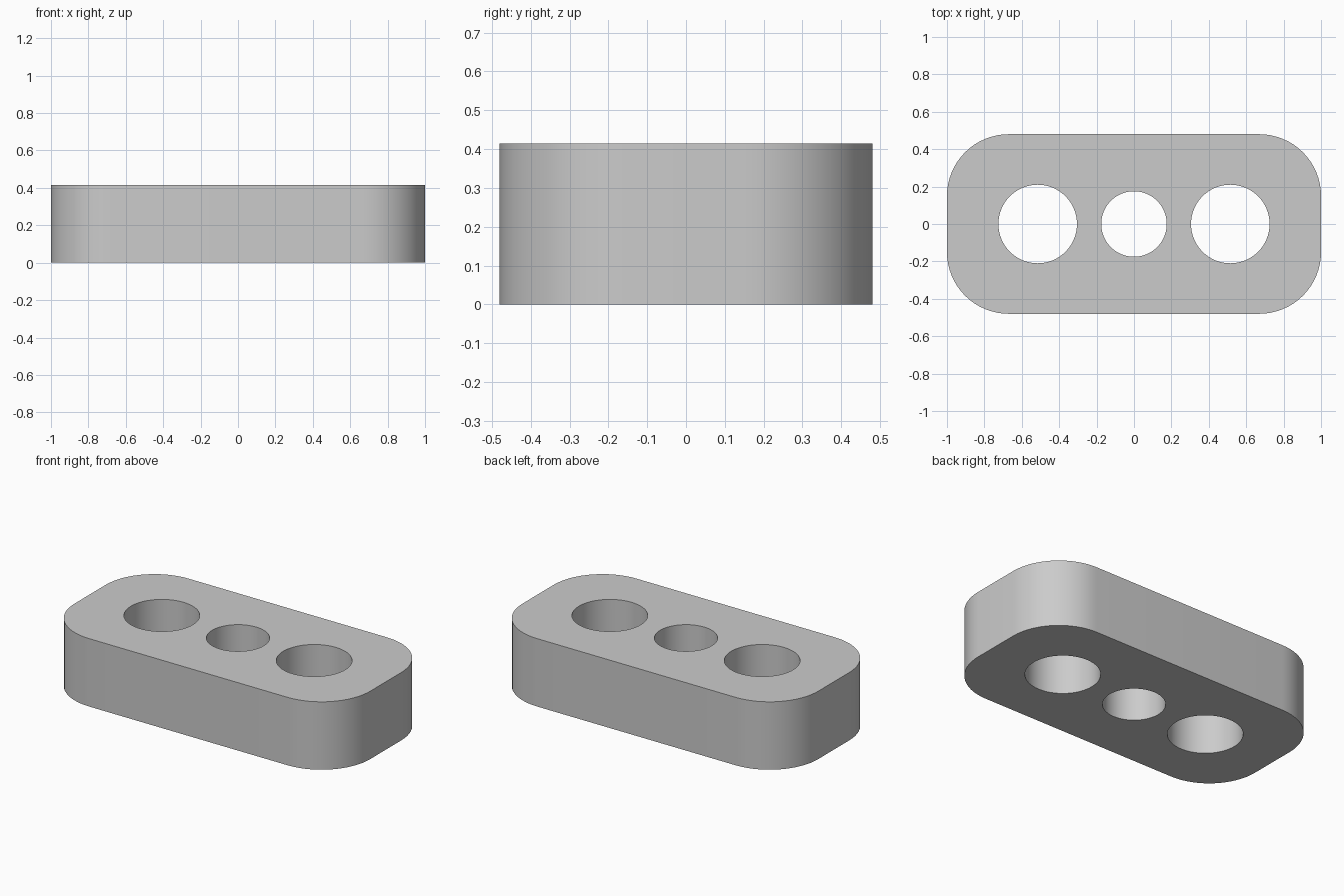
import bpy
import bmesh
from math import cos, sin, pi

cube = bpy.data.objects.get("Cube")
if cube:
    bpy.data.objects.remove(cube, do_unlink=True)

HALF_X, HALF_Y, HEIGHT, CORNER = 1.0, 0.48, 0.415, 0.33
STEPS = 16  # segments per rounded corner

grey = bpy.data.materials.new("plain grey")
grey.use_nodes = True
colour = (0.6, 0.6, 0.6, 1)
grey.diffuse_color = colour
grey.node_tree.nodes["Principled BSDF"].inputs["Base Color"].default_value = colour


def prism(name, outline, z0, z1):
    """Extrude a closed outline from z0 to z1."""
    bm = bmesh.new()
    base = bm.faces.new([bm.verts.new((x, y, z0)) for x, y in outline])
    top = bmesh.ops.extrude_face_region(bm, geom=[base], use_keep_orig=True)
    moved = [v for v in top["geom"] if isinstance(v, bmesh.types.BMVert)]
    bmesh.ops.translate(bm, verts=moved, vec=(0, 0, z1 - z0))
    bmesh.ops.recalc_face_normals(bm, faces=bm.faces)
    mesh = bpy.data.meshes.new(name)
    bm.to_mesh(mesh)
    bm.free()
    mesh.materials.append(grey)
    obj = bpy.data.objects.new(name, mesh)
    bpy.context.collection.objects.link(obj)
    return obj


def arc(cx, cy, r, start, sweep, n):
    return [(cx + r * cos(start + sweep * i / n), cy + r * sin(start + sweep * i / n))
            for i in range(n + 1)]


# Rounded block
outline = []
for i, (sx, sy) in enumerate([(1, 1), (-1, 1), (-1, -1), (1, -1)]):
    outline += arc(sx * (HALF_X - CORNER), sy * (HALF_Y - CORNER), CORNER,
                   i * pi / 2, pi / 2, STEPS)
block = prism("rounded_block", outline, 0, HEIGHT)
bpy.context.view_layer.objects.active = block
block.select_set(True)

# Three through holes
for name, x, r in [("left_hole", 0.515, 0.21), ("middle_hole", 0, 0.175),
                   ("right_hole", -0.515, 0.21)]:
    cutter = prism(name, arc(x, 0, r, 0, 2 * pi, 64)[:-1], -0.1, HEIGHT + 0.1)
    cutter.hide_render = True
    mod = block.modifiers.new(name, 'BOOLEAN')
    mod.operation = 'DIFFERENCE'
    mod.solver = 'EXACT'
    mod.object = cutter
    bpy.ops.object.modifier_apply(modifier=mod.name)
    bpy.data.objects.remove(cutter, do_unlink=True)

bpy.ops.object.shade_smooth_by_angle(angle=pi / 6)
